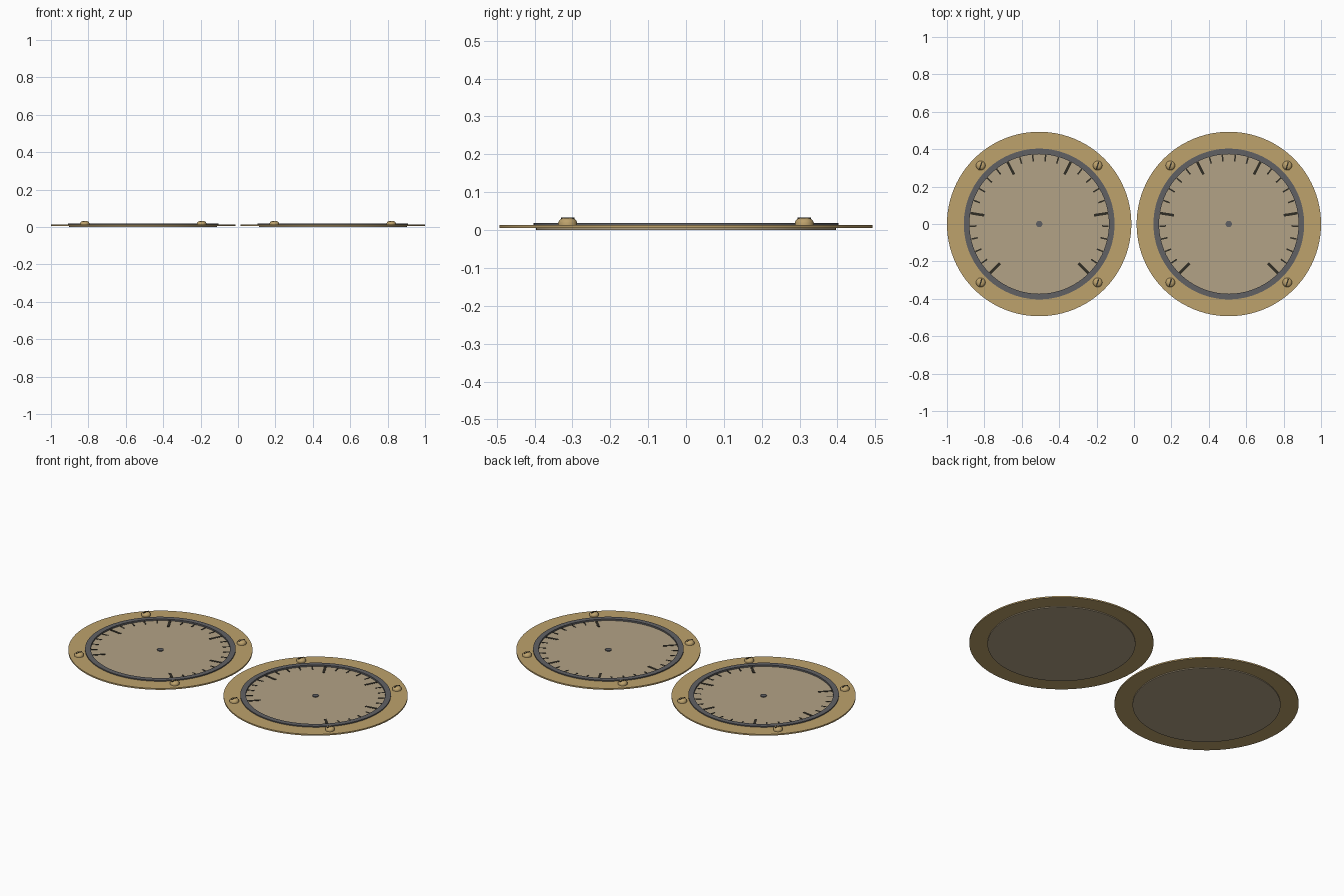
import bpy, bmesh, math
from mathutils import Matrix, Vector

if "Cube" in bpy.data.objects:
    bpy.data.objects.remove(bpy.data.objects["Cube"])


def material(name, rgb):
    m = bpy.data.materials.new(name)
    m.use_nodes = True
    m.diffuse_color = (*rgb, 1)
    m.node_tree.nodes["Principled BSDF"].inputs["Base Color"].default_value = (*rgb, 1)
    return m


BRASS = material("brass", (0.51, 0.36, 0.15))
DIAL = material("tan dial", (0.45, 0.365, 0.24))
STEEL = material("dark steel", (0.12, 0.12, 0.127))
INK = material("dark ink", (0.03, 0.026, 0.018))


def finish(bm, name, mat, location, smooth=True):
    bmesh.ops.recalc_face_normals(bm, faces=bm.faces)
    mesh = bpy.data.meshes.new(name)
    bm.to_mesh(mesh)
    bm.free()
    mesh.materials.append(mat)
    obj = bpy.data.objects.new(name, mesh)
    obj.location = location
    bpy.context.collection.objects.link(obj)
    if smooth:
        bpy.ops.object.select_all(action="DESELECT")
        obj.select_set(True)
        bpy.context.view_layer.objects.active = obj
        bpy.ops.object.shade_smooth_by_angle(angle=math.radians(30))
    return obj


def lathe(name, profile, mat, location, steps=96):
    """Spin a profile of (radius, height) points around z."""
    bm = bmesh.new()
    verts = [bm.verts.new((r, 0, z)) for r, z in profile]
    edges = [bm.edges.new(pair) for pair in zip(verts, verts[1:])]
    bmesh.ops.spin(bm, geom=verts + edges, cent=(0, 0, 0), axis=(0, 0, 1),
                   angle=math.tau, steps=steps)
    bmesh.ops.remove_doubles(bm, verts=bm.verts, dist=1e-5)
    return finish(bm, name, mat, location)


def ring(inner, outer, low, high):
    return [(inner, low), (outer, low), (outer, high), (inner, high), (inner, low)]


def add_bar(bm, center, size, angle):
    bmesh.ops.create_cube(bm, size=1, matrix=Matrix.Translation(center)
                          @ Matrix.Rotation(angle, 4, "Z")
                          @ Matrix.Diagonal((*size, 1)))


PLATE_TOP, DIAL_TOP = 0.013, 0.010


def gauge(side, x):
    at = Vector((x, 0, 0))

    # Mounting flange, dial body and bezel
    lathe(side + "_flange", ring(0.39, 0.493, 0.005, PLATE_TOP), BRASS, at)
    lathe(side + "_dial", [(0, 0), (0.396, 0), (0.396, DIAL_TOP), (0, DIAL_TOP)], DIAL, at)
    lathe(side + "_bezel", ring(0.373, 0.403, DIAL_TOP - 0.002, 0.019), STEEL, at)

    # Scale marks: every fifth one is long and bold
    bm = bmesh.new()
    for i in range(26):
        angle = math.radians(225 - 10.8 * i)
        length, width = (0.075, 0.014) if i % 5 == 0 else (0.036, 0.008)
        r = 0.372 - length / 2
        add_bar(bm, (r * math.cos(angle), r * math.sin(angle), DIAL_TOP + 0.0005),
                (length, width, 0.002), angle)
    finish(bm, side + "_scale_marks", INK, at, smooth=False)

    # Centre pin
    lathe(side + "_centre_pin", [(0, DIAL_TOP), (0.017, DIAL_TOP), (0.017, 0.015), (0, 0.015)],
          STEEL, at, 24)

    # Four slotted dome screws
    dome = [(0.025, PLATE_TOP - 0.002), (0.025, 0.020), (0.0225, 0.0255),
            (0.018, 0.0295), (0.011, 0.032), (0, 0.0325)]
    for sx in (-1, 1):
        for sy in (-1, 1):
            spot = at + Vector((0.3125 * sx, 0.3125 * sy, 0))
            label = f"{side}_{'back' if sy > 0 else 'front'}_{'left' if sx > 0 else 'right'}_screw"
            lathe(label, dome, BRASS, spot, 24)
            bm = bmesh.new()
            add_bar(bm, (0, 0, 0.0295), (0.036, 0.007, 0.007), math.radians(72))
            finish(bm, label + "_slot", INK, spot, smooth=False)


gauge("right_gauge", -0.507)
gauge("left_gauge", 0.507)
